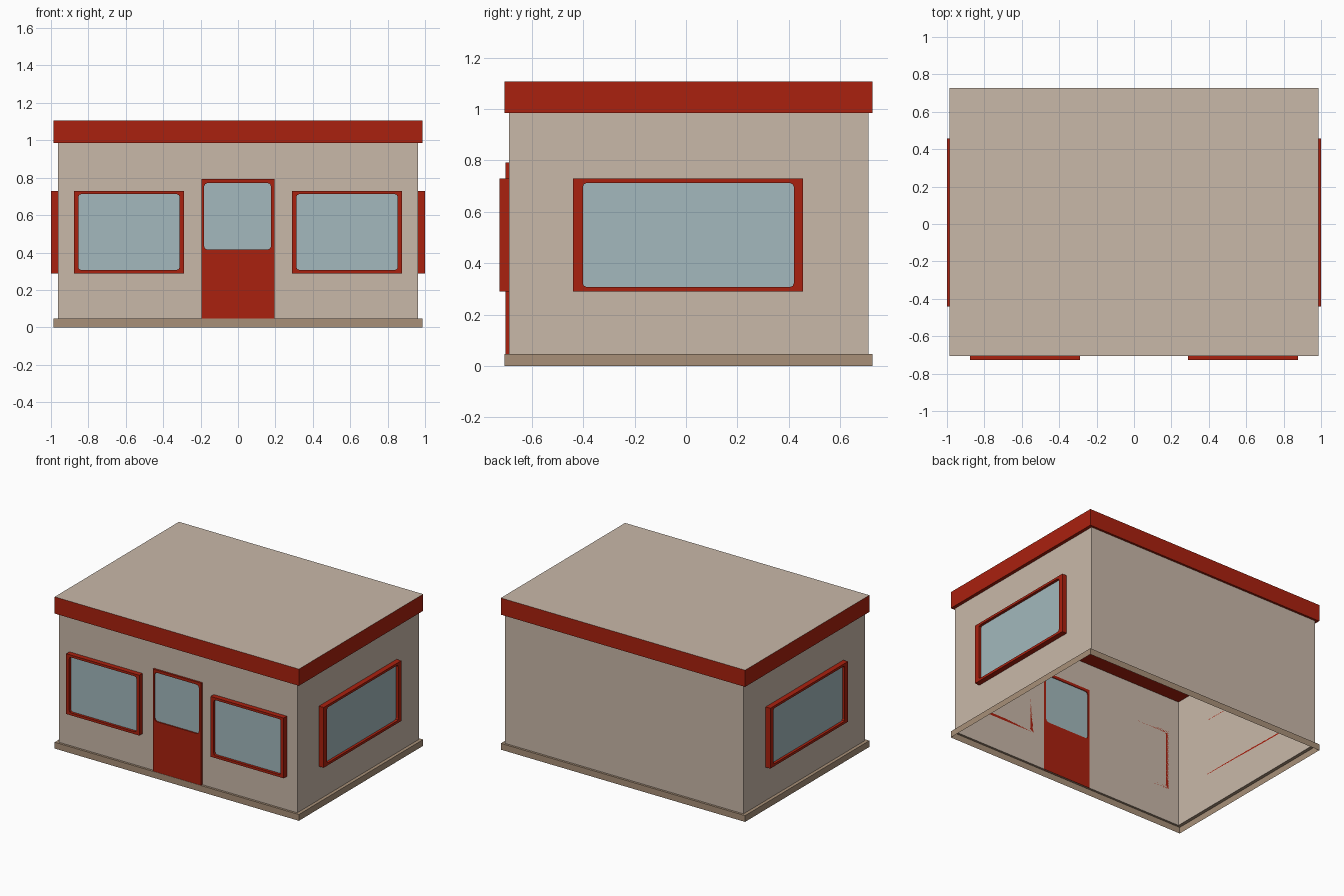
import bpy, bmesh, math

if "Cube" in bpy.data.objects:
    bpy.data.objects.remove(bpy.data.objects["Cube"])

def material(name, rgb):
    m = bpy.data.materials.new(name)
    m.diffuse_color = (*rgb, 1)
    m.use_nodes = True
    m.node_tree.nodes["Principled BSDF"].inputs["Base Color"].default_value = m.diffuse_color
    return m

WALL = material("beige_wall", (0.584, 0.482, 0.397))
RED = material("red_trim", (0.402, 0.0150, 0.0045))
GLASS = material("pale_glass", (0.366, 0.485, 0.508))
BASE = material("tan_base", (0.392, 0.279, 0.188))

# Walls (X, Y0..Y1), eaves/base outline and heights
WX, WY0, WY1 = 0.962, -0.69, 0.711
EX, EY0, EY1 = 0.986, -0.706, 0.727
Z_BASE, Z_EAVE, Z_TOP = 0.046, 0.985, 1.107

def make(name, faces, mats):
    """Build an object from lists of face corner points, given as (points, material index)."""
    bm = bmesh.new()
    for pts, mi in faces:
        f = bm.faces.new([bm.verts.new(p) for p in pts])
        f.material_index = mi
    bmesh.ops.remove_doubles(bm, verts=bm.verts, dist=1e-5)
    bmesh.ops.dissolve_degenerate(bm, edges=bm.edges, dist=1e-5)
    bmesh.ops.recalc_face_normals(bm, faces=bm.faces)
    me = bpy.data.meshes.new(name)
    bm.to_mesh(me)
    bm.free()
    for m in mats:
        me.materials.append(m)
    ob = bpy.data.objects.new(name, me)
    bpy.context.collection.objects.link(ob)
    return ob

def rect(x, y0, y1, z):
    return [(-x, y0, z), (x, y0, z), (x, y1, z), (-x, y1, z)]

def band(a, b):
    """Quads joining two closed loops."""
    n = len(a)
    return [[a[i], a[(i + 1) % n], b[(i + 1) % n], b[i]] for i in range(n)]

def rounded(u0, u1, v0, v1, r, steps=3):
    """Rounded rectangle outline in wall coordinates."""
    pts = []
    corners = [(u1 - r, v1 - r), (u0 + r, v1 - r), (u0 + r, v0 + r), (u1 - r, v0 + r)]
    for k, (cu, cv) in enumerate(corners):
        for s in range(steps):
            t = math.pi / 2 * (k + s / (steps - 1))
            pts.append((cu + r * math.cos(t), cv + r * math.sin(t)))
    return pts

# Wall coordinates (u along wall, v up, d outward) to world
FRONT = lambda u, v, d: (u, -d, v)
RIGHT = lambda u, v, d: (d, u, v)
LEFT = lambda u, v, d: (-d, u, v)

def glazed_frame(name, place, outer, inner, back, front, glass, r):
    """Red frame ring with a rounded opening and a recessed pane."""
    o, i = rounded(*outer, 0), rounded(*inner, r)
    at = lambda loop, d: [place(u, v, d) for u, v in loop]
    of, ob, fi, bi = at(o, front), at(o, back), at(i, front), at(i, back)
    quads = band(of, fi) + band(fi, bi) + band(bi, ob) + band(ob, of)
    make(name + "_frame", [(q, 0) for q in quads], [RED])
    make(name + "_glass", [(at(i, glass), 0)], [GLASS])

# Base skirt: outer strip with a lip reaching the walls, open below
low, high = rect(EX, EY0, EY1, 0), rect(EX, EY0, EY1, Z_BASE)
lip = rect(WX, WY0, WY1, Z_BASE)
make("base_skirt", [(q, 0) for q in band(low, high) + band(high, lip)], [BASE])

# Walls: three plain sides and a front with a doorway
D, DZ = 0.195, 0.792
a, b = rect(WX, WY0, WY1, Z_BASE), rect(WX, WY0, WY1, Z_EAVE)
front = [(x, WY0, z) for x, z in [
    (-WX, Z_BASE), (-D, Z_BASE), (-D, DZ), (D, DZ), (D, Z_BASE),
    (WX, Z_BASE), (WX, Z_EAVE), (-WX, Z_EAVE)]]
make("walls", [(q, 0) for q in band(a, b)[1:] + [front]], [WALL])

# Roof slab: red edge and underside, beige top
r0, r1 = rect(EX, EY0, EY1, Z_EAVE), rect(EX, EY0, EY1, Z_TOP)
make("roof", [(q, 0) for q in band(r0, r1) + [r0]] + [(r1, 1)], [RED, WALL])

# Front windows, mirrored about the door
for side, (u0, u1) in {"left": (-0.878, -0.288), "right": (0.288, 0.878)}.items():
    glazed_frame("front_window_" + side, FRONT, (u0, u1, 0.289, 0.729),
                 (u0 + 0.024, u1 - 0.024, 0.307, 0.712), -WY0, 0.727, 0.708, 0.015)

# Side windows
for side, place in {"left": LEFT, "right": RIGHT}.items():
    glazed_frame("side_window_" + side, place, (-0.44, 0.456, 0.289, 0.729),
                 (-0.402, 0.42, 0.307, 0.712), WX, 1.0, 0.981, 0.015)

# Door with glazed upper half
glazed_frame("door", FRONT, (-D, D, Z_BASE, DZ), (-0.182, 0.177, 0.415, 0.772),
             -WY0, 0.704, 0.695, 0.02)
